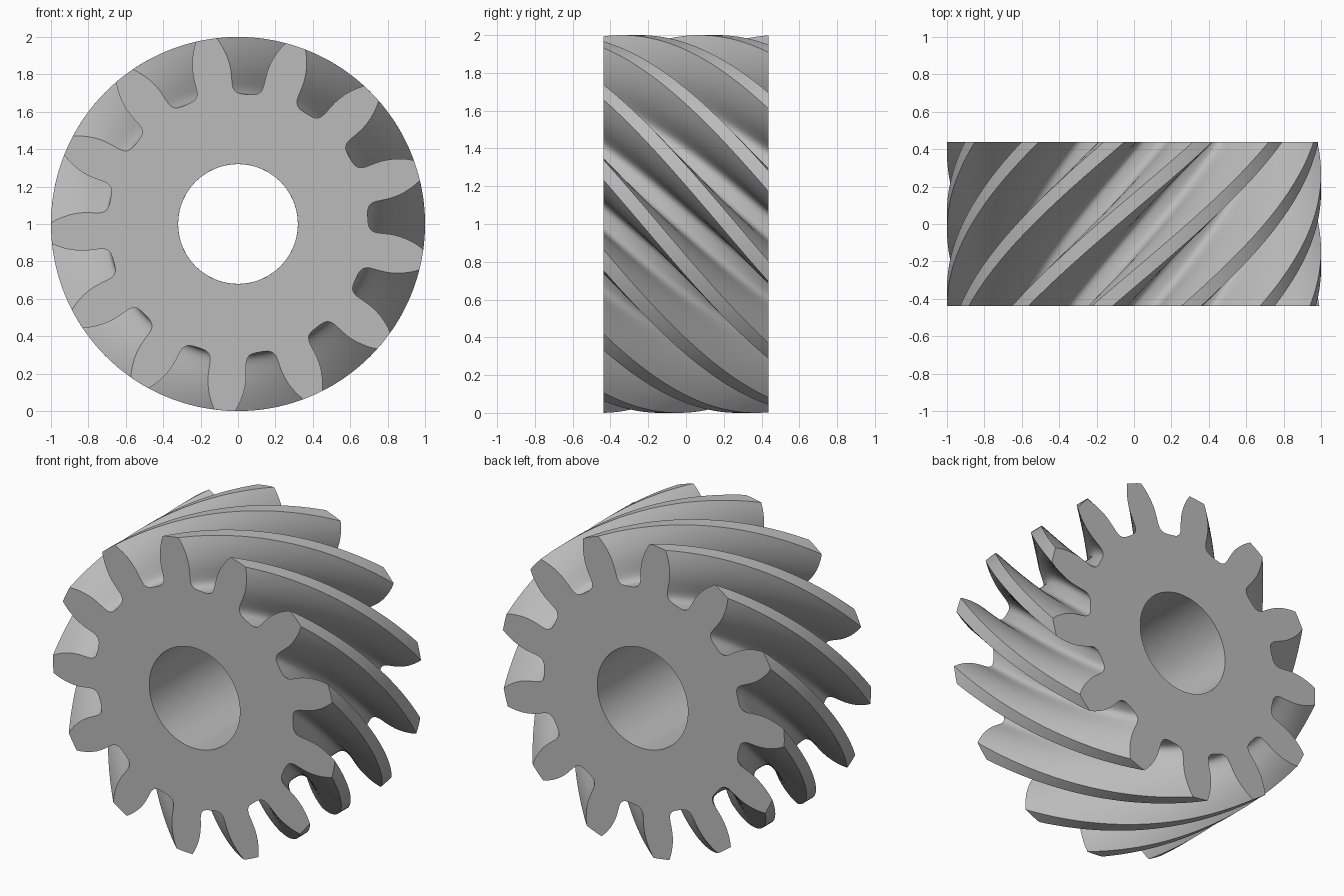
import bpy, bmesh, math

cube = bpy.data.objects.get("Cube")
if cube:
    bpy.data.objects.remove(cube, do_unlink=True)

TEETH = 13
PITCH = 360 / TEETH
HALF_WIDTH = 0.4375
BORE = 0.32
PHASE = 16.7          # angle of one tooth on the front face
TWIST = -59.0         # rotation of the profile from front to back
LAYERS = 32

# Half of one tooth: (radius, degrees from the tooth centre), root to tip
flank = [(0.695, 12.2), (0.698, 10.4), (0.704, 9.2), (0.716, 8.2), (0.732, 7.6),
         (0.755, 7.35), (0.79, 7.25), (0.83, 7.05), (0.867, 6.6), (0.905, 5.9),
         (0.94, 5.05), (0.97, 4.2), (1.0, 3.2)]
tooth = ([(r, -a) for r, a in flank] + [(1.0, -1.1), (1.0, 1.1)]
         + flank[::-1])
profile = [(r, a + PHASE + i * PITCH) for i in range(TEETH) for r, a in tooth]


def ring(bm, points, y, turn):
    """Closed ring of vertices around the gear axis."""
    verts = []
    for r, a in points:
        t = math.radians(a + turn)
        verts.append(bm.verts.new((r * math.cos(t), y, 1 + r * math.sin(t))))
    return verts


def bridge(bm, a, b):
    """Quads joining two rings."""
    n = len(a)
    for i in range(n):
        j = (i + 1) % n
        bm.faces.new((a[i], a[j], b[j], b[i]))


# Steel colour
steel = bpy.data.materials.new("grey steel")
steel.use_nodes = True
grey = (0.5, 0.5, 0.5, 1)
steel.diffuse_color = grey
steel.node_tree.nodes["Principled BSDF"].inputs["Base Color"].default_value = grey

# Twisted toothed body with a round bore
bm = bmesh.new()
bore_profile = [(BORE, a) for r, a in profile]
outer, inner = [], []
for k in range(LAYERS + 1):
    f = k / LAYERS
    y = HALF_WIDTH * (2 * f - 1)
    outer.append(ring(bm, profile, y, TWIST * f))
    inner.append(ring(bm, bore_profile, y, TWIST * f))
for k in range(LAYERS):
    bridge(bm, outer[k], outer[k + 1])
    bridge(bm, inner[k + 1], inner[k])

# Flat front and back faces
bridge(bm, inner[0], outer[0])
bridge(bm, outer[-1], inner[-1])
bmesh.ops.recalc_face_normals(bm, faces=bm.faces)

mesh = bpy.data.meshes.new("helical_gear")
bm.to_mesh(mesh)
bm.free()
mesh.materials.append(steel)
gear = bpy.data.objects.new("helical_gear", mesh)
bpy.context.collection.objects.link(gear)

# Smooth flanks, crisp rims
bpy.ops.object.select_all(action='DESELECT')
gear.select_set(True)
bpy.context.view_layer.objects.active = gear
bpy.ops.object.shade_smooth_by_angle(angle=math.radians(30))
